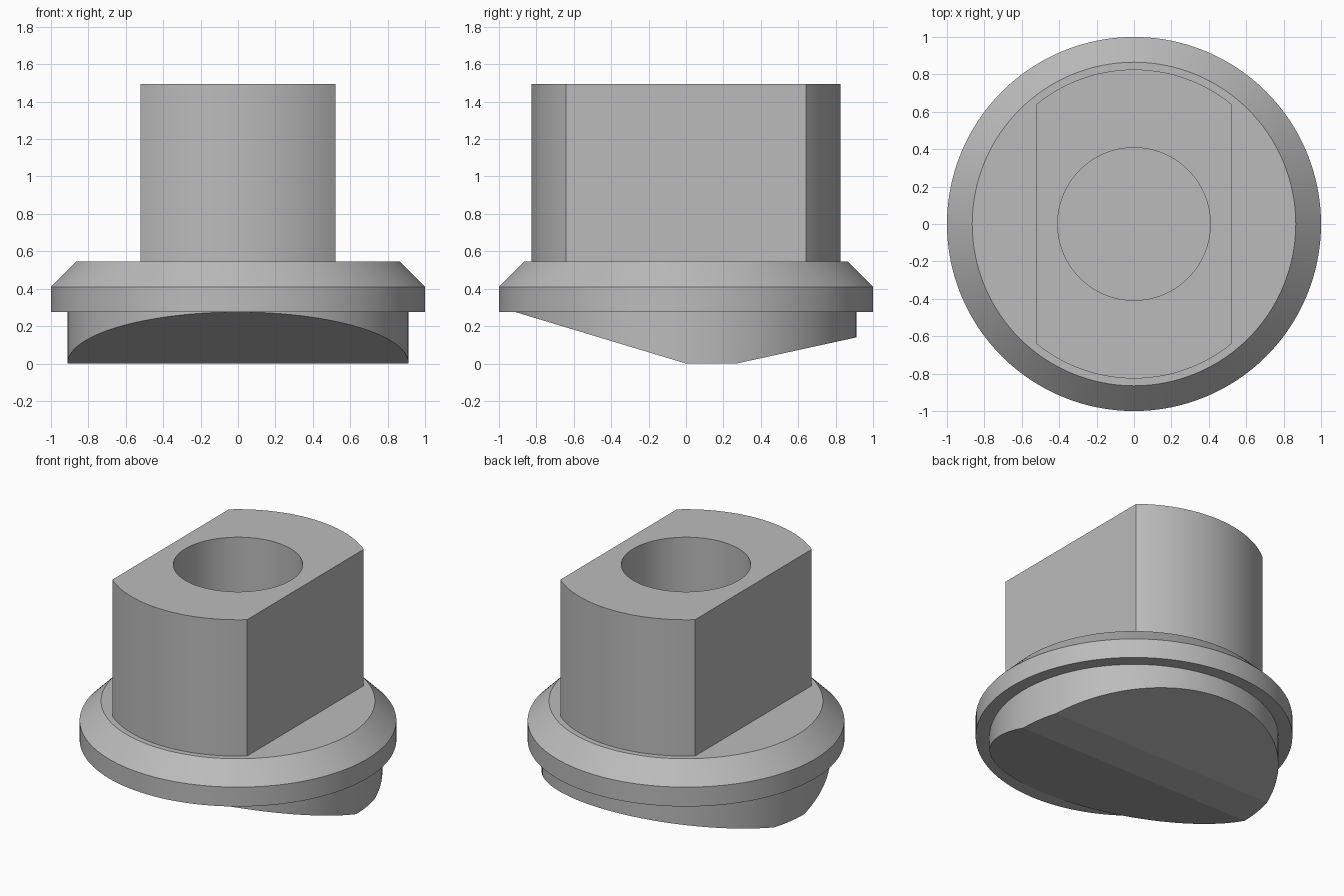
import bpy, bmesh, math
from mathutils import Matrix

cube = bpy.data.objects.get("Cube")
if cube:
    bpy.data.objects.remove(cube, do_unlink=True)

SEGMENTS = 128
grey = bpy.data.materials.new("plain grey")
grey.use_nodes = True
colour = (0.5, 0.5, 0.5, 1)
grey.diffuse_color = colour
grey.node_tree.nodes["Principled BSDF"].inputs["Base Color"].default_value = colour


def cylinder(bm, low, high, r_low, r_high):
    bmesh.ops.create_cone(bm, cap_ends=True, segments=SEGMENTS,
                          radius1=r_low, radius2=r_high, depth=high - low,
                          matrix=Matrix.Translation((0, 0, (low + high) / 2)))


def slice_off(bm, point, outward):
    """Remove everything on the outward side of a plane and cap the cut."""
    cut = bmesh.ops.bisect_plane(
        bm, geom=bm.verts[:] + bm.edges[:] + bm.faces[:], dist=1e-5,
        plane_co=point, plane_no=outward, clear_outer=True)
    edges = [g for g in cut["geom_cut"] if isinstance(g, bmesh.types.BMEdge)]
    bmesh.ops.contextual_create(bm, geom=edges)


def finish(bm, name):
    bmesh.ops.recalc_face_normals(bm, faces=bm.faces[:])
    mesh = bpy.data.meshes.new(name)
    bm.to_mesh(mesh)
    bm.free()
    mesh.materials.append(grey)
    obj = bpy.data.objects.new(name, mesh)
    bpy.context.collection.objects.link(obj)
    return obj


def smooth(obj):
    bpy.ops.object.select_all(action="DESELECT")
    obj.select_set(True)
    bpy.context.view_layer.objects.active = obj
    bpy.ops.object.shade_smooth_by_angle(angle=math.radians(10))


# Lower boss: round plug with a long front slope and a shallow rear slope
bm = bmesh.new()
cylinder(bm, 0, 0.32, 0.912, 0.912)
slice_off(bm, (0, 0, 0), (0, -0.275, -0.912))
slice_off(bm, (0, 0.27, 0), (0, 0.14, -0.642))
smooth(finish(bm, "lower_boss"))

# Collar: straight rim with a chamfered upper edge
bm = bmesh.new()
cylinder(bm, 0.275, 0.545, 1, 1)
rim = [e for e in bm.edges if all(v.co.z > 0.5 for v in e.verts)]
bmesh.ops.bevel(bm, geom=rim, offset=0.135, offset_type="OFFSET",
                segments=1, affect="EDGES")
smooth(finish(bm, "collar"))

# Post: round column with two flat sides
bm = bmesh.new()
cylinder(bm, 0.5, 1.495, 0.826, 0.826)
for side in (-1, 1):
    slice_off(bm, (side * 0.52, 0, 0), (side, 0, 0))
post = finish(bm, "post")

# Blind bore down the middle of the post
bm = bmesh.new()
cylinder(bm, 0.6, 1.7, 0.408, 0.408)
cutter = finish(bm, "bore_cutter")
cutter.hide_render = True
cutter.hide_viewport = True
bore = post.modifiers.new("bore", "BOOLEAN")
bore.operation = "DIFFERENCE"
bore.solver = "EXACT"
bore.object = cutter
bpy.context.view_layer.objects.active = post
bpy.ops.object.modifier_apply(modifier=bore.name)
bpy.data.objects.remove(cutter, do_unlink=True)
smooth(post)
